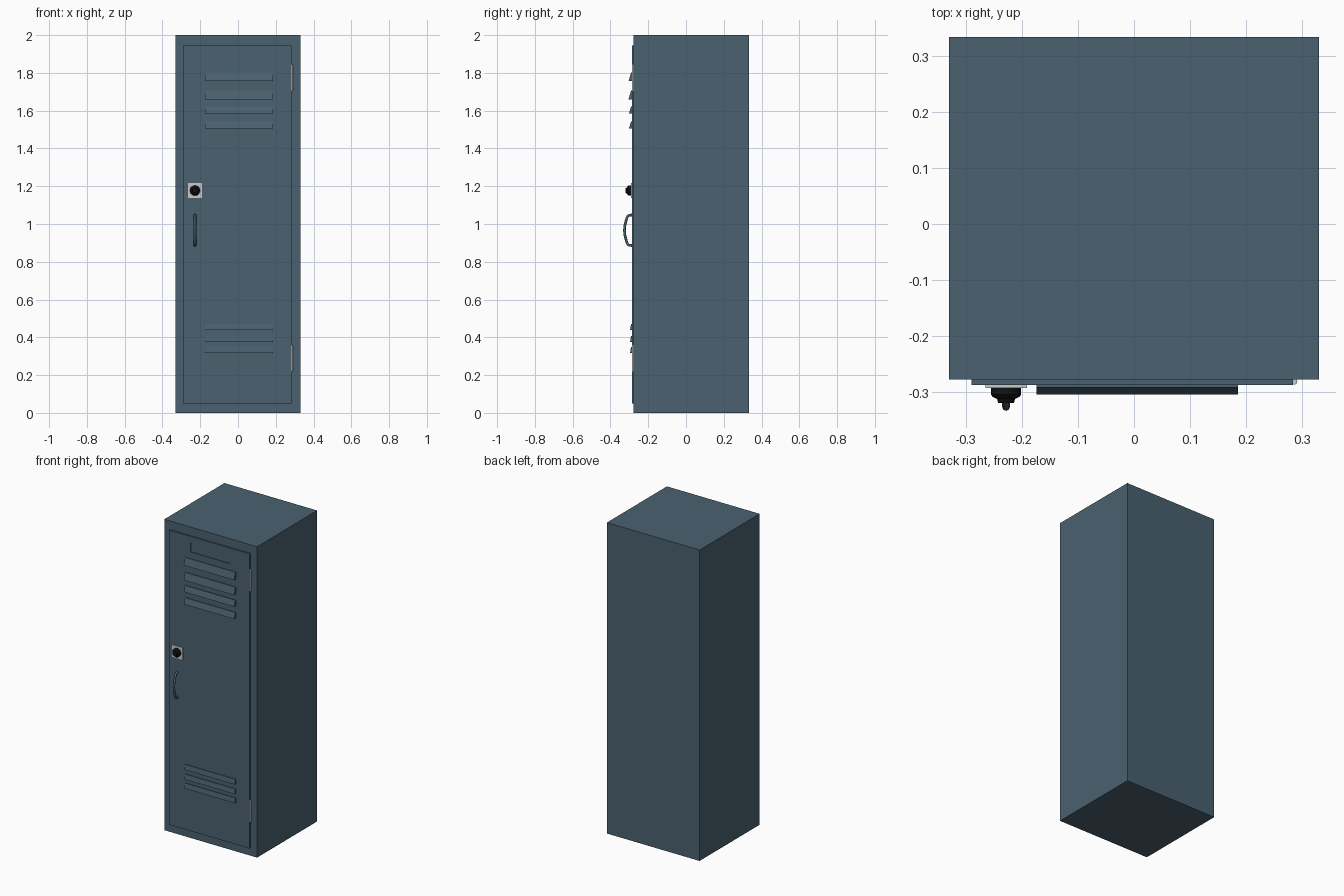
import bpy, bmesh, math

if "Cube" in bpy.data.objects:
    bpy.data.objects.remove(bpy.data.objects["Cube"])


def material(name, rgb):
    m = bpy.data.materials.new(name)
    m.diffuse_color = (*rgb, 1)
    m.use_nodes = True
    m.node_tree.nodes["Principled BSDF"].inputs["Base Color"].default_value = m.diffuse_color
    return m


BLUE = material("blue_paint", (0.068, 0.120, 0.160))
BLACK = material("black_plastic", (0.006, 0.006, 0.006))
DOOR_Y = -0.287


def mesh_object(name, bm, mat=None):
    bmesh.ops.recalc_face_normals(bm, faces=bm.faces)
    me = bpy.data.meshes.new(name)
    bm.to_mesh(me)
    bm.free()
    ob = bpy.data.objects.new(name, me)
    bpy.context.collection.objects.link(ob)
    if mat:
        me.materials.append(mat)
    return ob


def box(name, lo, hi, mat=None):
    bm = bmesh.new()
    bmesh.ops.create_cube(bm, size=1)
    for v in bm.verts:
        v.co = [(a + b) / 2 + c * (b - a) for a, b, c in zip(lo, hi, v.co)]
    return mesh_object(name, bm, mat)


def prism_x(name, profile, x0, x1, mat):
    """Extrude a (y, z) profile along x."""
    bm = bmesh.new()
    face = bm.faces.new([bm.verts.new((x0, y, z)) for y, z in profile])
    ext = bmesh.ops.extrude_face_region(bm, geom=[face])
    for g in ext["geom"]:
        if isinstance(g, bmesh.types.BMVert):
            g.co.x = x1
    return mesh_object(name, bm, mat)


def smooth(ob, angle=35):
    bpy.ops.object.select_all(action='DESELECT')
    ob.select_set(True)
    bpy.context.view_layer.objects.active = ob
    bpy.ops.object.shade_smooth_by_angle(angle=math.radians(angle))


# Cabinet and door
box("cabinet", (-0.33, -0.277, 0), (0.33, 0.333, 2), BLUE)
door = box("door", (-0.29, DOOR_Y, 0.05), (0.283, -0.276, 1.945), BLUE)

# Shallow label recess in the door
cutter = box("label_cutter", (-0.138, -0.30, 1.845), (0.143, DOOR_Y + 0.004, 1.906), BLUE)
cutter.hide_render = True
cutter.hide_viewport = False
cutter.display_type = 'WIRE'
cut = door.modifiers.new("label_recess", 'BOOLEAN')
cut.operation = 'DIFFERENCE'
cut.solver = 'EXACT'
cut.object = cutter
bpy.context.view_layer.objects.active = door
bpy.ops.object.modifier_apply(modifier=cut.name)
bpy.data.objects.remove(cutter)

# Vent louvers: (bottom, top, outer y)
louvers = [(1.756, 1.802, -0.304), (1.660, 1.706, -0.304),
           (1.584, 1.622, -0.302), (1.505, 1.543, -0.302),
           (0.438, 0.470, -0.296), (0.376, 0.408, -0.296), (0.318, 0.350, -0.296)]
for i, (z0, z1, y) in enumerate(louvers):
    profile = [(DOOR_Y + 0.001, z0), (y, z0), (DOOR_Y - 0.004, z1), (DOOR_Y + 0.001, z1)]
    prism_x(f"louver_{i + 1}", profile, -0.174, 0.185, BLUE)

# Hinges
for name, z0, z1 in (("lower_hinge", 0.22, 0.36), ("upper_hinge", 1.705, 1.845)):
    bm = bmesh.new()
    bmesh.ops.create_cone(bm, cap_ends=True, segments=16, radius1=0.005,
                          radius2=0.005, depth=z1 - z0)
    bmesh.ops.translate(bm, verts=bm.verts, vec=(0.286, -0.281, (z0 + z1) / 2))
    smooth(mesh_object(name, bm))

# Lock plate and turned dial
LX, LZ = -0.228, 1.177
box("lock_plate", (LX - 0.037, -0.292, LZ - 0.039), (LX + 0.037, -0.286, LZ + 0.039))
bm = bmesh.new()
n = 24
dial = [(0.027, -0.291), (0.027, -0.304), (0.024, -0.308), (0.016, -0.312), (0.014, -0.319)]
rings = [[bm.verts.new((LX + r * math.cos(2 * math.pi * k / n), y,
                        LZ + r * math.sin(2 * math.pi * k / n))) for k in range(n)]
         for r, y in dial]
for a, b in zip(rings, rings[1:]):
    for k in range(n):
        bm.faces.new((a[k], a[(k + 1) % n], b[(k + 1) % n], b[k]))
bm.faces.new(rings[0])
bm.faces.new(rings[-1])
smooth(mesh_object("lock_dial", bm, BLACK), 30)

# Bowed pull handle
cu = bpy.data.curves.new("pull_handle", 'CURVE')
cu.dimensions = '3D'
cu.bevel_depth = 0.007
cu.bevel_resolution = 2
cu.use_fill_caps = True
half = [(-0.284, 0.081), (-0.300, 0.080), (-0.309, 0.074), (-0.316, 0.056), (-0.323, 0.028)]
path = half + [(-0.326, 0)] + [(y, -z) for y, z in reversed(half)]
sp = cu.splines.new('POLY')
sp.points.add(len(path) - 1)
for p, (y, z) in zip(sp.points, path):
    p.co = (LX, y, 0.967 + z, 1)
cu.materials.append(BLUE)
handle = bpy.data.objects.new("pull_handle", cu)
bpy.context.collection.objects.link(handle)
